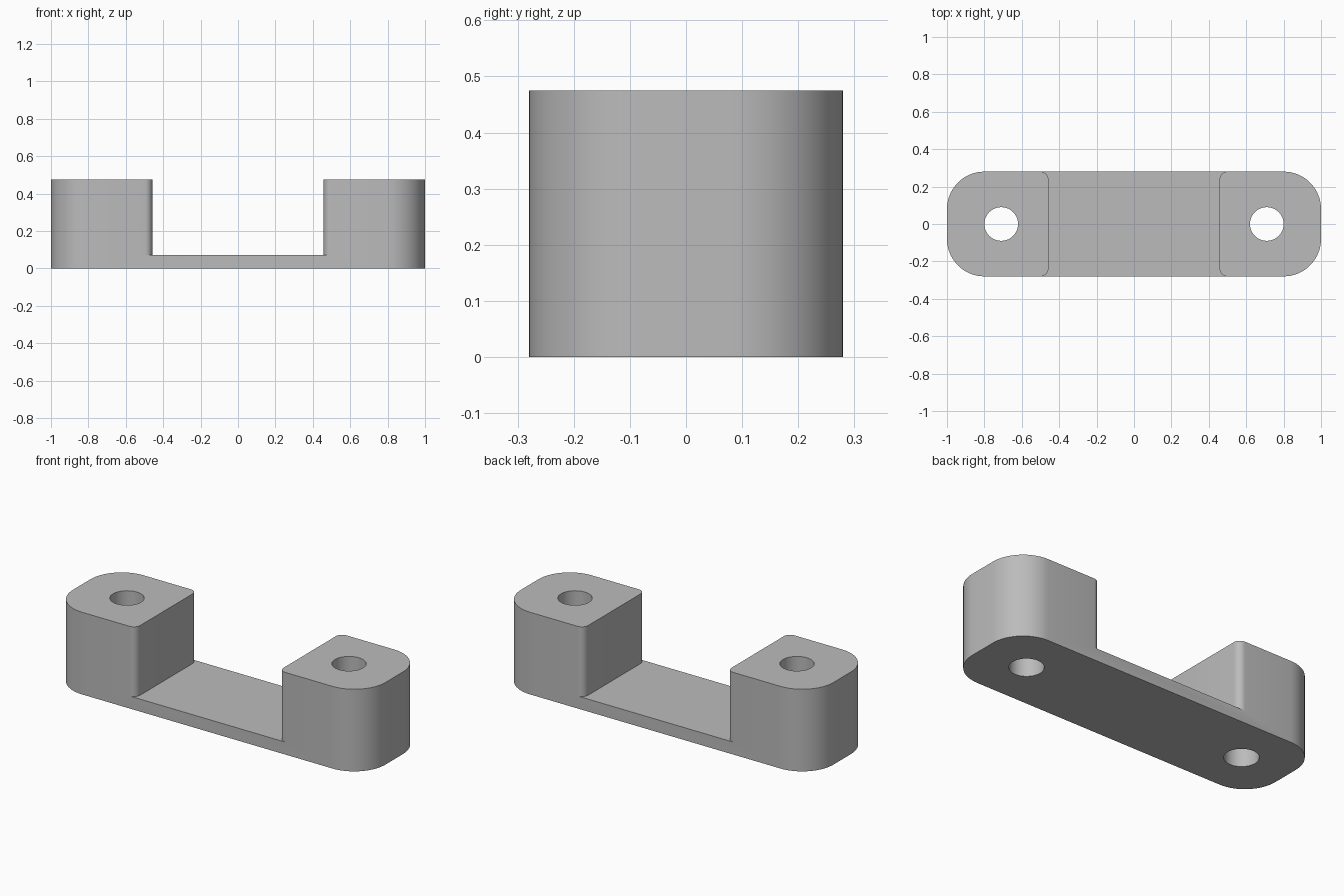
import bpy, bmesh
from math import cos, sin, pi, radians

HALF_LENGTH, HALF_DEPTH, HEIGHT = 1.0, 0.28, 0.475
PLATE, END_RADIUS = 0.072, 0.2
GAP, EDGE_RADIUS = 0.458, 0.04
HOLE_X, HOLE_RADIUS = 0.71, 0.09

cube = bpy.data.objects.get("Cube")
if cube:
    bpy.data.objects.remove(cube, do_unlink=True)

grey = bpy.data.materials.new("grey")
grey.use_nodes = True
colour = (0.5, 0.5, 0.5, 1)
grey.diffuse_color = colour
grey.node_tree.nodes["Principled BSDF"].inputs["Base Color"].default_value = colour


def arc(cx, cy, radius, start, end, steps=16):
    angles = [radians(start + (end - start) * i / steps) for i in range(steps + 1)]
    return [(cx + radius * cos(a), cy + radius * sin(a)) for a in angles]


def prism(name, outline, bottom, top):
    """Extrude a counter-clockwise outline from bottom to top."""
    bm = bmesh.new()
    base = bm.faces.new([bm.verts.new((x, y, bottom)) for x, y in outline])
    result = bmesh.ops.extrude_face_region(bm, geom=[base], use_keep_orig=True)
    for item in result["geom"]:
        if isinstance(item, bmesh.types.BMVert):
            item.co.z = top
    bmesh.ops.recalc_face_normals(bm, faces=bm.faces)
    mesh = bpy.data.meshes.new(name)
    bm.to_mesh(mesh)
    bm.free()
    mesh.materials.append(grey)
    obj = bpy.data.objects.new(name, mesh)
    bpy.context.collection.objects.link(obj)
    return obj


def half_turn(points):
    return points + [(-x, -y) for x, y in points]


# Bracket body: a long block with rounded ends
cx, cy = HALF_LENGTH - END_RADIUS, HALF_DEPTH - END_RADIUS
body = prism("bracket_body", half_turn(
    arc(cx, -cy, END_RADIUS, -90, 0) + arc(cx, cy, END_RADIUS, 0, 90)), 0, HEIGHT)

# Central gap, flared so the inner post edges come out rounded
fx, fy, out = GAP + EDGE_RADIUS, HALF_DEPTH - EDGE_RADIUS, HALF_DEPTH + 0.1
cutters = [prism("gap_cutter", half_turn(
    [(fx, -out)] + arc(fx, -fy, EDGE_RADIUS, 270, 180, 8)
    + arc(fx, fy, EDGE_RADIUS, 180, 90, 8) + [(fx, out)]), PLATE, HEIGHT + 0.1)]

# Vertical bolt holes through both posts
for side, x in (("right", -HOLE_X), ("left", HOLE_X)):
    circle = arc(x, 0, HOLE_RADIUS, 0, 360, 48)[:-1]
    cutters.append(prism(side + "_hole_cutter", circle, -0.1, HEIGHT + 0.1))

bpy.ops.object.select_all(action="DESELECT")
bpy.context.view_layer.objects.active = body
body.select_set(True)
for cutter in cutters:
    cutter.hide_render = True
    cut = body.modifiers.new(cutter.name, "BOOLEAN")
    cut.operation, cut.solver, cut.object = "DIFFERENCE", "EXACT", cutter
    bpy.ops.object.modifier_apply(modifier=cut.name)
    bpy.data.objects.remove(cutter, do_unlink=True)

bpy.ops.object.shade_smooth_by_angle(angle=radians(30))
